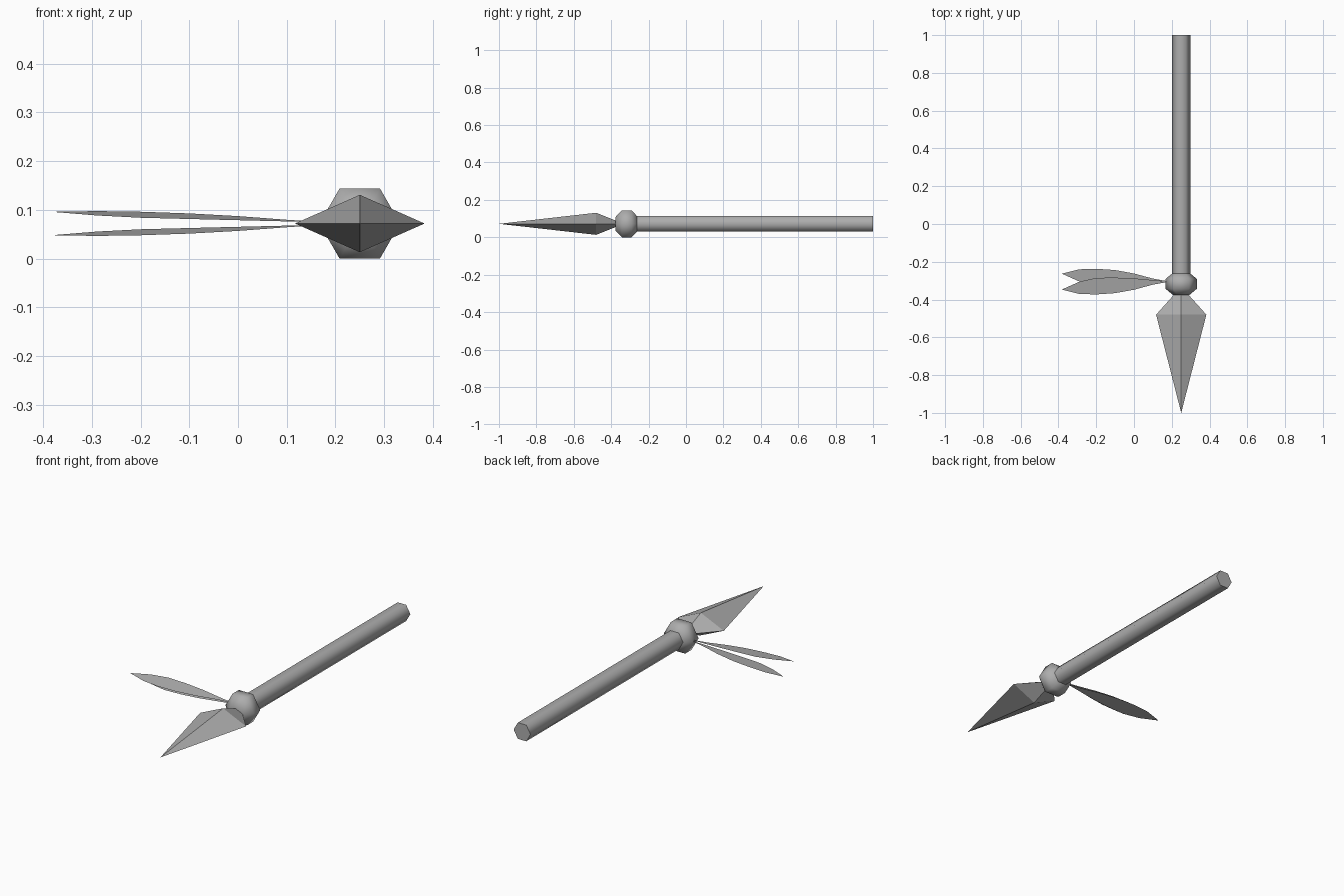
import bpy, bmesh, math

if "Cube" in bpy.data.objects:
    bpy.data.objects.remove(bpy.data.objects["Cube"])

AX, AZ = 0.25, 0.072          # long axis of the spear
HUB_Y = -0.305                # height of the collar along the axis

grey = bpy.data.materials.new("grey")
grey.diffuse_color = (0.42, 0.42, 0.42, 1)
grey.use_nodes = True
grey.node_tree.nodes["Principled BSDF"].inputs["Base Color"].default_value = grey.diffuse_color


def finish(name, bm, smooth):
    bmesh.ops.recalc_face_normals(bm, faces=bm.faces)
    me = bpy.data.meshes.new(name)
    bm.to_mesh(me)
    bm.free()
    me.materials.append(grey)
    ob = bpy.data.objects.new(name, me)
    bpy.context.collection.objects.link(ob)
    if smooth:
        bpy.ops.object.select_all(action='DESELECT')
        ob.select_set(True)
        bpy.context.view_layer.objects.active = ob
        bpy.ops.object.shade_smooth_by_angle(angle=math.radians(62))
    return ob


def loft(name, sides, rings, smooth):
    """Rings of (y, x radius, z radius) along the spear axis, capped at both ends."""
    bm = bmesh.new()
    loops = []
    for y, rx, rz in rings:
        loops.append([bm.verts.new((AX + rx * math.cos(a), y, AZ + rz * math.sin(a)))
                      for a in (2 * math.pi * i / sides for i in range(sides))])
    for a, b in zip(loops, loops[1:]):
        for i in range(sides):
            j = (i + 1) % sides
            bm.faces.new((a[i], a[j], b[j], b[i]))
    bm.faces.new(loops[0])
    bm.faces.new(loops[-1])
    bmesh.ops.remove_doubles(bm, verts=bm.verts, dist=0.0002)
    return finish(name, bm, smooth)


# Hexagonal shaft and rounded collar
loft("shaft", 6, [(-0.27, 0.049, 0.049), (1.0, 0.049, 0.049)], True)
loft("collar", 6, [(-0.376, 0.043, 0.043), (-0.343, 0.083, 0.083),
                   (-0.291, 0.083, 0.083), (-0.258, 0.043, 0.043)], True)

# Four-sided spearhead
loft("spearhead", 4, [(-1.0, 0.00001, 0.00001), (-0.48, 0.133, 0.059),
                      (-0.365, 0.03, 0.013)], False)

# Two thin leaf-shaped feathers, the second turned half round the x axis
# stations: x, centre y offset, centre z offset, half width
STATIONS = [(0.10, -0.004, 0.006, 0.012), (0.0, -0.013, 0.011, 0.030),
            (-0.10, -0.020, 0.015, 0.041), (-0.20, -0.024, 0.018, 0.044),
            (-0.29, -0.033, 0.021, 0.032)]
for name, s in (("front_feather", 1), ("rear_feather", -1)):
    bm = bmesh.new()

    def vert(x, dy, dz):
        return bm.verts.new((x, HUB_Y + s * dy, AZ + s * dz))

    root = vert(0.19, 0, 0.002)
    tip = vert(-0.382, -0.042, 0.024)
    pairs = [(vert(x, dy - w, dz - 0.14 * w), vert(x, dy + w, dz + 0.14 * w))
             for x, dy, dz, w in STATIONS]
    bm.faces.new((root, *pairs[0]))
    for p, q in zip(pairs, pairs[1:]):
        bm.faces.new((p[0], p[1], q[1], q[0]))
    bm.faces.new((tip, *pairs[-1]))
    finish(name, bm, True)
